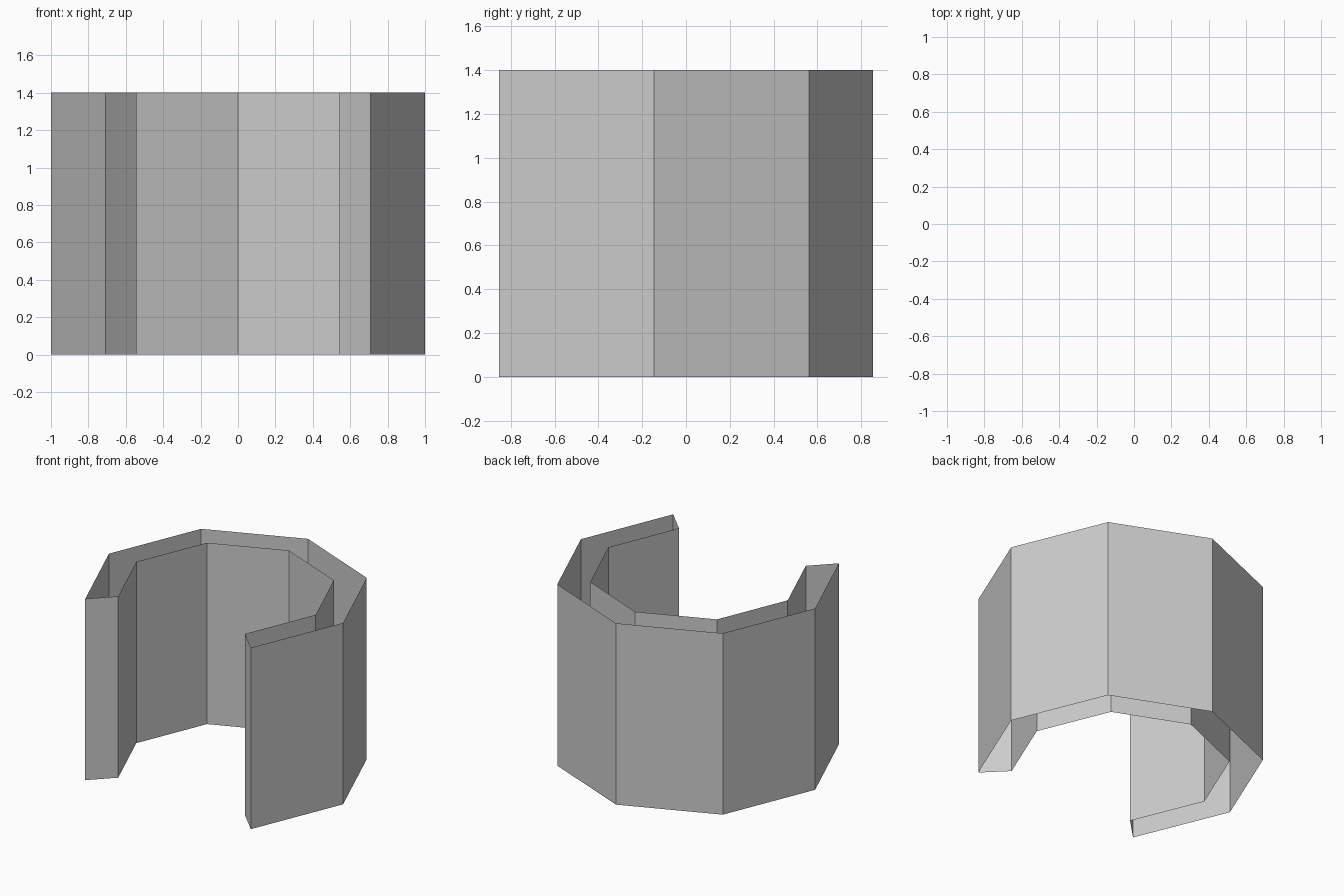
import bpy, bmesh
from math import cos, sin, radians

if "Cube" in bpy.data.objects:
    bpy.data.objects.remove(bpy.data.objects["Cube"])

OUTER, INNER, HEIGHT = 1.0, 0.766, 1.4
Y_OFF = -(1 - sin(radians(45))) / 2   # centres the open octagon on y


def arc(radius, angles):
    return [(radius * cos(radians(a)), radius * sin(radians(a)) + Y_OFF) for a in angles]


# C-shaped octagonal profile: outer arc, then inner arc back
angles = list(range(-45, 226, 45))
profile = arc(OUTER, angles) + arc(INNER, reversed(angles))

# Walls only: the hollow shell is open at the top and bottom
bm = bmesh.new()
low = [bm.verts.new((x, y, 0)) for x, y in profile]
high = [bm.verts.new((x, y, HEIGHT)) for x, y in profile]
n = len(profile)
for i in range(n):
    j = (i + 1) % n
    bm.faces.new((low[i], low[j], high[j], high[i]))

mesh = bpy.data.meshes.new("open_octagon_wall")
bm.to_mesh(mesh)
bm.free()
bpy.context.collection.objects.link(bpy.data.objects.new("open_octagon_wall", mesh))
